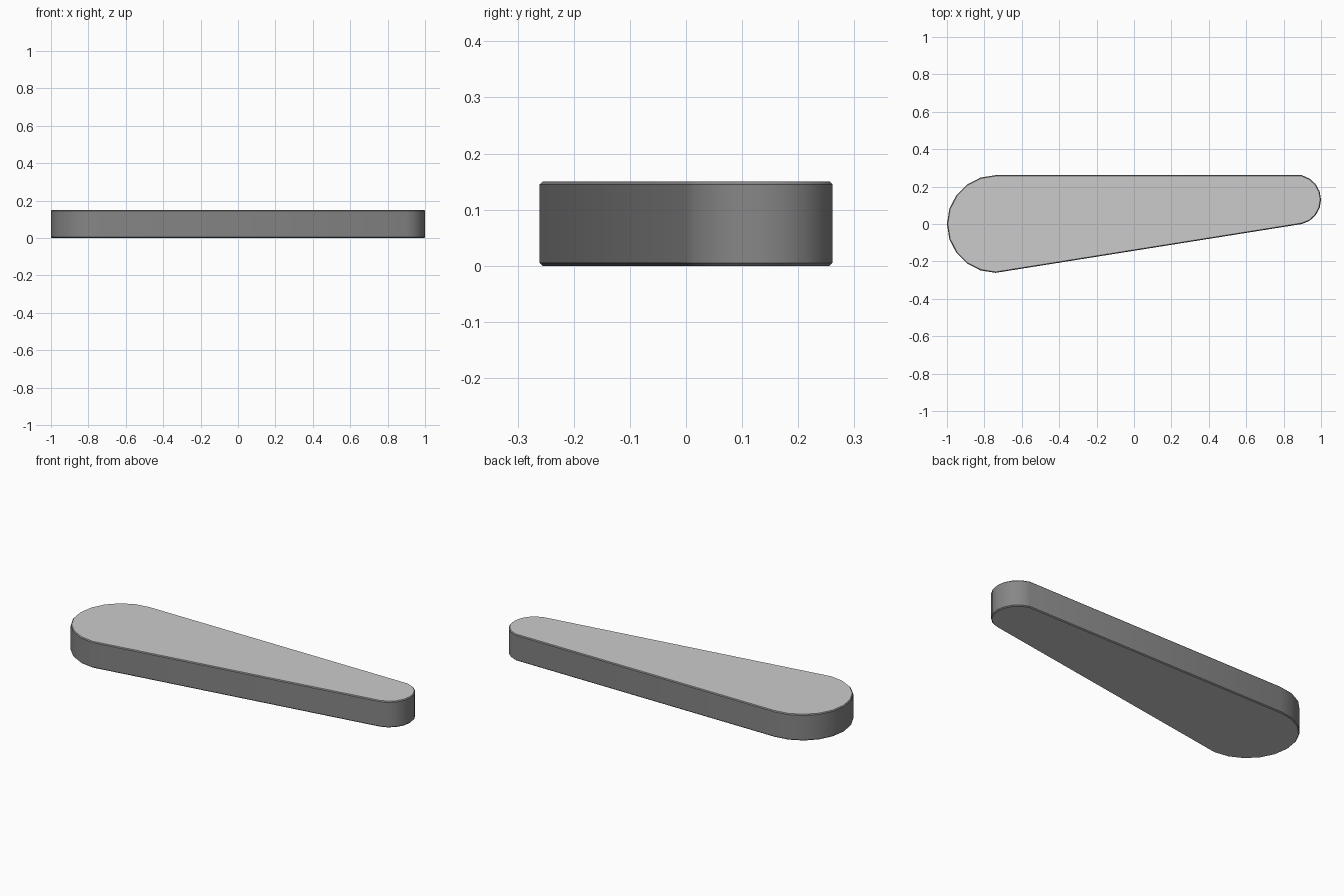
import bpy, bmesh
from math import cos, sin, radians

if "Cube" in bpy.data.objects:
    bpy.data.objects.remove(bpy.data.objects["Cube"])

H, C = 0.15, 0.005  # plate thickness, edge chamfer


def arc(cx, cy, rx, ry, a0, a1, n):
    return [(cx + rx * cos(radians(a0 + (a1 - a0) * i / n)),
             cy + ry * sin(radians(a0 + (a1 - a0) * i / n))) for i in range(n + 1)]


def material(name, grey):
    mat = bpy.data.materials.new(name)
    mat.diffuse_color = (grey, grey, grey, 1)
    mat.use_nodes = True
    mat.node_tree.nodes["Principled BSDF"].inputs["Base Color"].default_value = mat.diffuse_color
    return mat


# Outline: large round end on the left, small round end on the right
outline = arc(-0.74, 0, 0.26, 0.261, 90, 270, 10)
outline += arc(0.87, 0.13, 0.13, 0.133, -78, 78, 8)
outline[-1] = (0.897, 0.261)

# Extruded plate with chamfered rims
bm = bmesh.new()
face = bm.faces.new([bm.verts.new((x, y, 0)) for x, y in outline])
ext = bmesh.ops.extrude_face_region(bm, geom=[face], use_keep_orig=True)
top = [v for v in ext["geom"] if isinstance(v, bmesh.types.BMVert)]
bmesh.ops.translate(bm, verts=top, vec=(0, 0, H))
bmesh.ops.recalc_face_normals(bm, faces=bm.faces[:])
rims = [e for e in bm.edges if abs(e.verts[0].co.z - e.verts[1].co.z) < 1e-5]
bmesh.ops.bevel(bm, geom=rims, offset=C, segments=1, affect='EDGES', profile=0.5)
bmesh.ops.recalc_face_normals(bm, faces=bm.faces[:])

# Flat faces are mid grey, the rim is dark grey
for f in bm.faces:
    f.material_index = 0 if abs(f.normal.z) > 0.95 else 1

mesh = bpy.data.meshes.new("tapered_plate")
bm.to_mesh(mesh)
bm.free()
mesh.materials.append(material("mid_grey", 0.56))
mesh.materials.append(material("dark_grey", 0.24))
plate = bpy.data.objects.new("tapered_plate", mesh)
bpy.context.collection.objects.link(plate)

# Smooth rounded ends, crisp chamfers
bpy.context.view_layer.objects.active = plate
plate.select_set(True)
bpy.ops.object.shade_smooth_by_angle(angle=radians(30))
